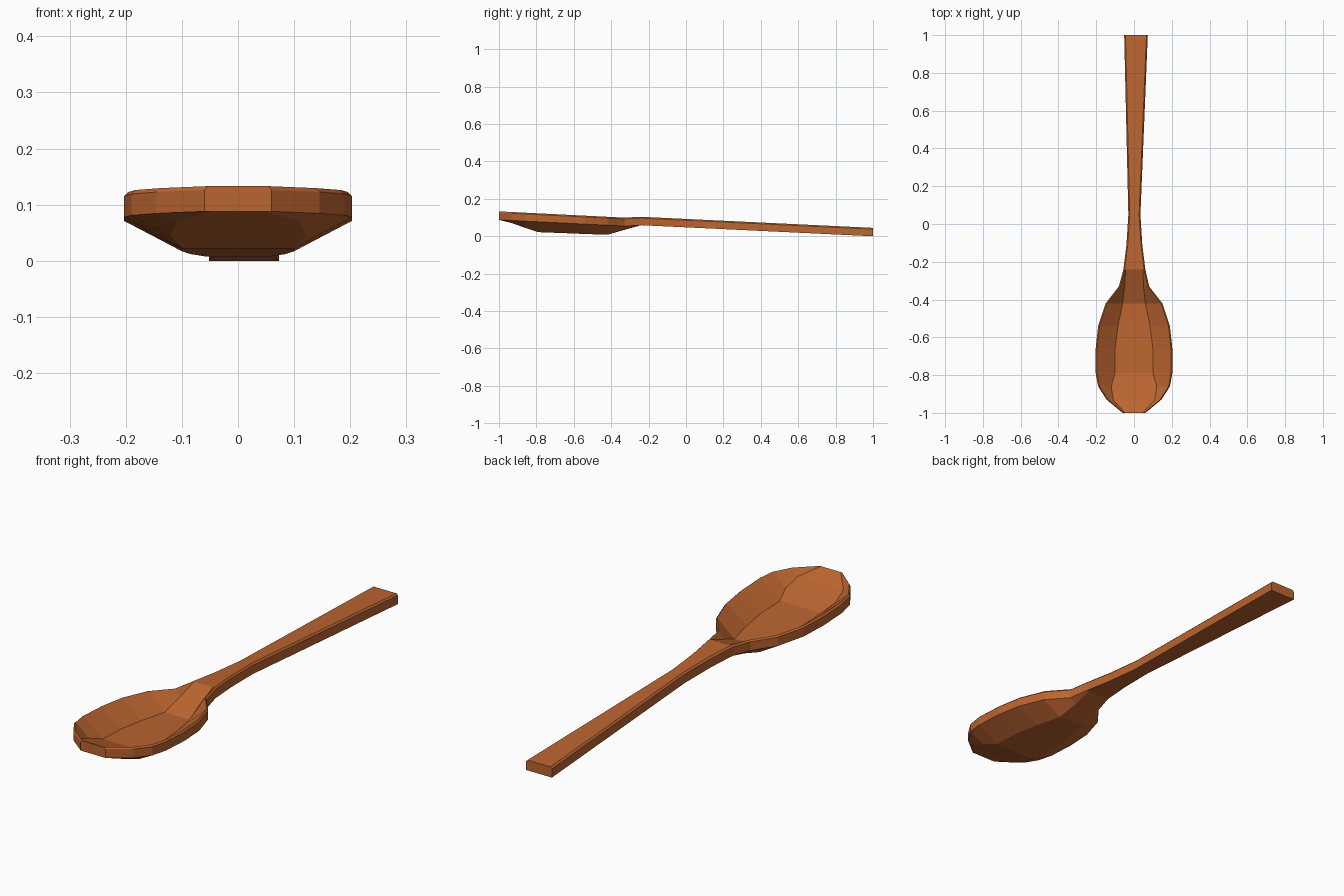
import bpy
import bmesh

cube = bpy.data.objects.get("Cube")
if cube:
    bpy.data.objects.remove(cube)

# One warm wood colour
wood = bpy.data.materials.new("warm_wood")
wood.use_nodes = True
colour = (0.5, 0.13, 0.03, 1)
wood.diffuse_color = colour
wood.node_tree.nodes["Principled BSDF"].inputs["Base Color"].default_value = colour

THICK = 0.045   # depth of the rim and handle
BEVEL = 0.007   # softened top edge


def rim_top(y):
    return 0.133 - 0.05 * (y + 1)


def handle_top(y):
    return 0.104 - 0.0476 * (y + 0.24)


def section(y, half, top, floor_half=None, hull=None, cavity=None, shift=0):
    """Closed cross-section: bevelled rim, hull below and hollow above."""
    base = top - THICK
    inner = half - BEVEL
    f = inner * 0.9 if floor_half is None else floor_half
    hull = base if hull is None else hull
    cavity = top if cavity is None else cavity
    right = [(f, cavity), (inner, top), (half, top - BEVEL), (half, base), (f, hull)]
    left = [(-x, z) for x, z in reversed(right)]
    return [(x + shift, y, z) for x, z in right + left]


# Bowl stations: y, rim half width, floor half width, hull z, hollow z
bowl = [
    (-0.93, 0.145, 0.11, 0.070, 0.098),
    (-0.86, 0.190, 0.12, 0.045, 0.073),
    (-0.79, 0.203, 0.10, 0.022, 0.048),
    (-0.66, 0.203, 0.10, 0.017, 0.043),
    (-0.54, 0.190, 0.085, 0.012, 0.038),
    (-0.42, 0.150, 0.06, 0.008, 0.034),
    (-0.33, 0.080, 0.05, 0.034, 0.069),
]
# Handle stations: y, half width, sideways shift
handle = [(-0.24, 0.058, 0.002), (-0.11, 0.042, 0.002),
          (0.05, 0.032, 0.002), (1.0, 0.0625, 0.0105)]

rings = [section(-1.0, 0.06, rim_top(-1.0))]
rings += [section(y, w, rim_top(y), f, h, c) for y, w, f, h, c in bowl]
rings += [section(y, w, handle_top(y), shift=s) for y, w, s in handle]

# Loft the sections into one solid spoon
bm = bmesh.new()
loops = [[bm.verts.new(p) for p in ring] for ring in rings]
for a, b in zip(loops, loops[1:]):
    for i in range(len(a)):
        j = (i + 1) % len(a)
        bm.faces.new((a[i], a[j], b[j], b[i]))
bm.faces.new(loops[0])
bm.faces.new(loops[-1])
bmesh.ops.recalc_face_normals(bm, faces=bm.faces[:])

mesh = bpy.data.meshes.new("wooden_spoon")
bm.to_mesh(mesh)
bm.free()
mesh.materials.append(wood)
spoon = bpy.data.objects.new("wooden_spoon", mesh)
bpy.context.collection.objects.link(spoon)
